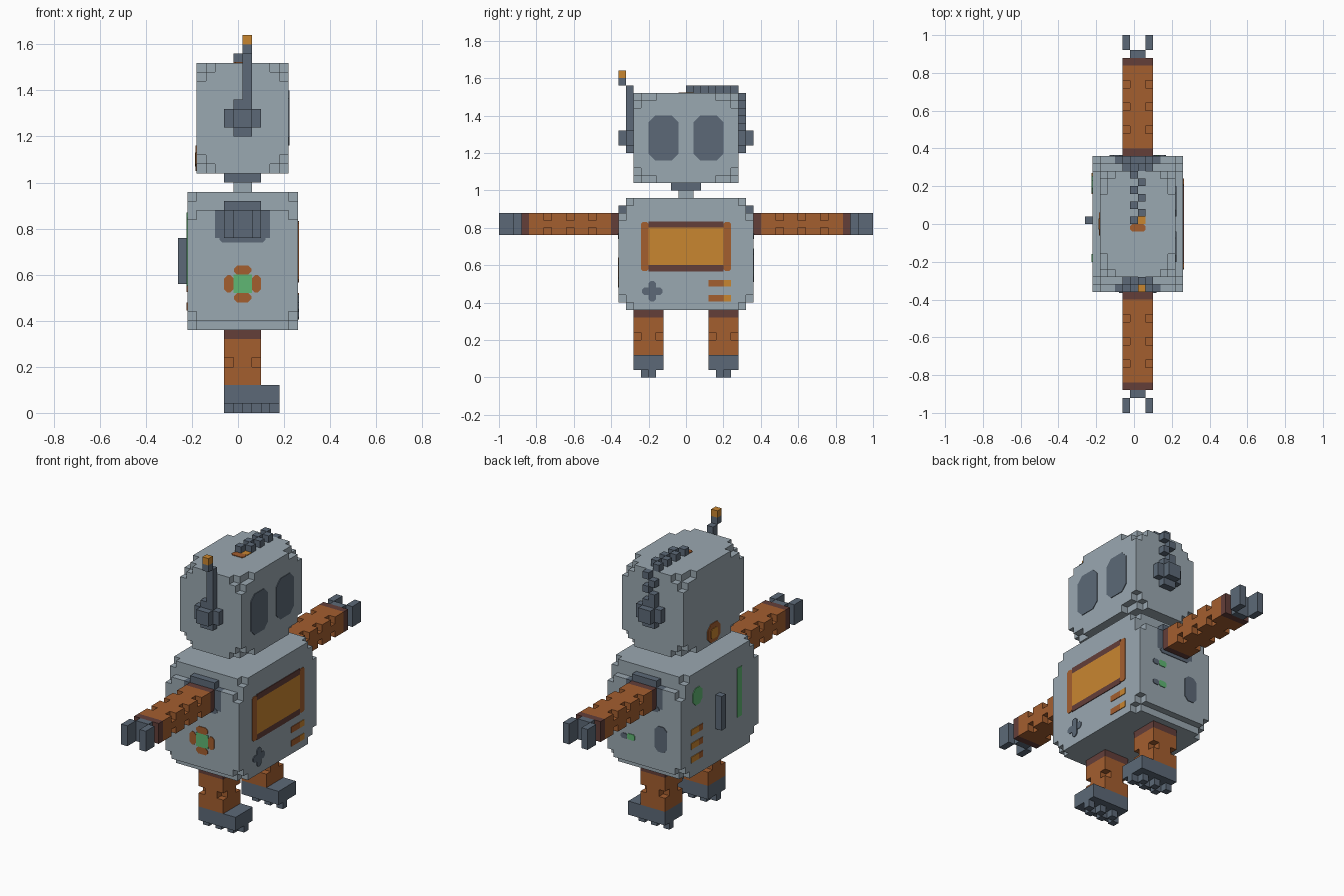
import bpy, bmesh
from mathutils import Vector

cube = bpy.data.objects.get("Cube")
if cube:
    bpy.data.objects.remove(cube, do_unlink=True)

CELL = 0.04
LEFT_EDGE = -0.26


def material(name, rgb):
    lin = [((c / 255 + 0.055) / 1.055) ** 2.4 for c in rgb] + [1.0]
    m = bpy.data.materials.new(name)
    m.use_nodes = True
    m.diffuse_color = lin
    m.node_tree.nodes["Principled BSDF"].inputs["Base Color"].default_value = lin
    return m


GREY, SLATE, RUST, BROWN, GOLD, GREEN = range(6)
PALETTE = [
    material("body_grey", (154, 168, 177)),
    material("slate", (92, 105, 119)),
    material("rust_orange", (164, 94, 47)),
    material("dark_brown", (99, 62, 57)),
    material("gold", (201, 134, 48)),
    material("signal_green", (96, 183, 116)),
]


def finish(name, bm, mats):
    mesh = bpy.data.meshes.new(name)
    bm.to_mesh(mesh)
    bm.free()
    for m in mats:
        mesh.materials.append(m)
    obj = bpy.data.objects.new(name, mesh)
    bpy.context.collection.objects.link(obj)
    return obj


# Block parts: dictionaries of cells, only the outer faces become geometry
def fill(cells, xs, ys, zs, color, side=1):
    for i in range(*xs):
        for j in range(*ys):
            for k in range(*zs):
                key = (i, j if side > 0 else -1 - j, k)
                if color is None:
                    cells.pop(key, None)
                else:
                    cells[key] = color


def blocks(name, cells):
    bm = bmesh.new()
    verts = {}
    for cell, color in cells.items():
        for axis in range(3):
            for step in (0, 1):
                near = list(cell)
                near[axis] += 2 * step - 1
                if tuple(near) in cells:
                    continue
                ring = [(0, 0), (1, 0), (1, 1), (0, 1)]
                loop = []
                for a, b in ring if step else ring[::-1]:
                    p = list(cell)
                    p[axis] += step
                    p[(axis + 1) % 3] += a
                    p[(axis + 2) % 3] += b
                    p = tuple(p)
                    if p not in verts:
                        verts[p] = bm.verts.new((LEFT_EDGE + p[0] * CELL, p[1] * CELL, p[2] * CELL))
                    loop.append(verts[p])
                bm.faces.new(loop).material_index = color
    bmesh.ops.dissolve_limit(bm, angle_limit=0.01, verts=bm.verts[:],
                             edges=bm.edges[:], delimit={'MATERIAL'})
    return finish(name, bm, PALETTE)


# Painted details: thin plates with clipped corners on an axis-aligned face
def plate(name, face, at, u, v, color, clip=0.0, lift=0.004):
    sign = 1 if face[0] == "+" else -1
    axis = "xyz".index(face[1])
    (a, b), (c, d) = u, v
    if clip:
        pts = [(a + clip, c), (b - clip, c), (b, c + clip), (b, d - clip),
               (b - clip, d), (a + clip, d), (a, d - clip), (a, c + clip)]
    else:
        pts = [(a, c), (b, c), (b, d), (a, d)]
    bm = bmesh.new()
    ring = []
    for p in pts:
        co = list(p)
        co.insert(axis, at)
        ring.append(bm.verts.new(co))
    base = bm.faces.new(ring)
    new = bmesh.ops.extrude_face_region(bm, geom=[base])["geom"]
    shift = Vector((0, 0, 0))
    shift[axis] = sign * lift
    bmesh.ops.translate(bm, vec=shift, verts=[g for g in new if isinstance(g, bmesh.types.BMVert)])
    if not any(len(e.link_faces) == 1 for e in base.edges):
        bm.normal_update()
    bmesh.ops.recalc_face_normals(bm, faces=bm.faces[:])
    return finish(name, bm, [PALETTE[color]])


def end_distance(value, low, high):
    return min(value - low, high - 1 - value)


# Torso with stepped top and bottom edges and shoulder collars
torso = {}
fill(torso, (1, 13), (-9, 9), (10, 22), GREY)
fill(torso, (1, 13), (-8, 8), (9, 24), GREY)
for i, j, k in list(torso):
    y = max(j, -1 - j)
    if i in (1, 12) and ((y == 7 and k in (9, 23)) or (y == 8 and k in (10, 21))):
        del torso[i, j, k]
for side in (1, -1):
    fill(torso, (4, 10), (8, 9), (19, 22), SLATE, side)
    fill(torso, (5, 9), (8, 9), (22, 23), SLATE, side)
blocks("torso", torso)

# Back handle
handle = {}
fill(handle, (0, 1), (0, 1), (14, 19), SLATE)
blocks("back_handle", handle)

# Neck
neck = {}
fill(neck, (6, 8), (-1, 1), (24, 25), GREY)
fill(neck, (5, 9), (-2, 2), (25, 26), SLATE)
blocks("neck", neck)

# Head with nibbled corners
head = {}
fill(head, (2, 12), (-7, 7), (26, 38), GREY)
for i, j, k in list(head):
    dx, dy, dz = end_distance(i, 2, 12), end_distance(j, -7, 7), end_distance(k, 26, 38)
    if (dx == dz == 0 and dy < 3) or (dy == dz == 0 and dx < 2) or (dx == dy == 0 and dz < 2):
        del head[i, j, k]
blocks("head", head)

for side, label in ((1, "left"), (-1, "right")):
    # Ear
    ear = {}
    fill(ear, (6, 8), (7, 8), (30, 34), SLATE, side)
    fill(ear, (5, 9), (7, 8), (31, 33), SLATE, side)
    fill(ear, (6, 8), (8, 9), (31, 33), SLATE, side)
    blocks(label + "_ear", ear)

    # Arm with notched edges, palm and two fingers
    arm = {}
    fill(arm, (5, 9), (9, 22), (19, 22), BROWN, side)
    fill(arm, (5, 9), (10, 21), (19, 22), RUST, side)
    for y in (12, 15, 18):
        for x in (5, 8):
            for z in (19, 21):
                fill(arm, (x, x + 1), (y, y + 1), (z, z + 1), None, side)
    blocks(label + "_arm", arm)
    hand = {}
    fill(hand, (6, 8), (22, 23), (19, 22), SLATE, side)
    for x in (5, 8):
        fill(hand, (x, x + 1), (23, 25), (19, 22), SLATE, side)
    blocks(label + "_hand", hand)

    # Leg with notched edges
    leg = {}
    fill(leg, (5, 9), (3, 7), (3, 9), RUST, side)
    fill(leg, (5, 9), (3, 7), (8, 9), BROWN, side)
    for x in (5, 8):
        for y in (3, 6):
            fill(leg, (x, x + 1), (y, y + 1), (5, 6), None, side)
    blocks(label + "_leg", leg)

    # Foot with staggered treads
    foot = {}
    fill(foot, (5, 11), (3, 7), (1, 3), SLATE, side)
    for x in range(5, 11):
        y = 4 + x % 2
        fill(foot, (x, x + 1), (y, y + 1), (0, 1), SLATE, side)
    blocks(label + "_foot", foot)

    # Collar lower lip and eye
    plate(label + "_collar_lip", "+y" if side > 0 else "-y", side * 0.36,
          (-0.08, 0.12), (0.74, 0.77), SLATE, 0.012)
    plate(label + "_eye", "+x", 0.22, sorted((side * 0.04, side * 0.20)), (1.16, 1.40), SLATE, 0.035)

# Antenna on the right ear
antenna = {}
fill(antenna, (7, 8), (-8, -7), (34, 39), SLATE)
fill(antenna, (7, 8), (-9, -8), (39, 40), SLATE)
fill(antenna, (7, 8), (-9, -8), (40, 41), GOLD)
blocks("antenna", antenna)

# Zigzag cable from the left ear over the crown
cable = {}
for n in range(7):
    x = 6 + n % 2
    fill(cable, (x, x + 1), (n, n + 1), (38, 39), SLATE)
for n in range(34, 38):
    x = 6 + n % 2
    fill(cable, (x, x + 1), (7, 8), (n, n + 1), SLATE)
blocks("cable", cable)
plate("crown_socket", "+z", 1.52, (-0.02, 0.06), (-0.04, 0), RUST, 0.01)
plate("crown_light", "+z", 1.52, (0.02, 0.06), (0, 0.04), GOLD)

# Chest screen
plate("screen", "+x", 0.26, (-0.20, 0.20), (0.60, 0.80), GOLD)
for s in (-1, 1):
    plate("screen_side", "+x", 0.26, sorted((s * 0.20, s * 0.24)), (0.57, 0.83), RUST, 0.008)
    mid = 0.70 + s * 0.117
    plate("screen_rail", "+x", 0.26, (-0.20, 0.20), (mid - 0.017, mid + 0.017), BROWN)

# Chest star and stripes
plate("star_bar", "+x", 0.26, (-0.235, -0.125), (0.44, 0.48), SLATE, 0.012)
plate("star_post", "+x", 0.26, (-0.20, -0.16), (0.405, 0.515), SLATE, 0.012, 0.005)
for z in (0.40, 0.48):
    plate("chest_stripe", "+x", 0.26, (0.12, 0.20), (z + 0.005, z + 0.04), RUST)
    plate("chest_stripe_tip", "+x", 0.26, (0.20, 0.24), (z + 0.005, z + 0.04), GOLD)

# Flower valve on the right side
plate("valve_core", "-y", -0.36, (-0.02, 0.06), (0.52, 0.60), GREEN)
for s in (-1, 1):
    x, z = 0.02 + s * 0.06, 0.56 + s * 0.06
    plate("valve_petal", "-y", -0.36, (x - 0.02, x + 0.02), (0.522, 0.598), RUST, 0.014)
    plate("valve_petal", "-y", -0.36, (-0.018, 0.058), (z - 0.02, z + 0.02), RUST, 0.014)

# Left side hatch and signal lights
plate("side_hatch", "+y", 0.36, (-0.13, -0.05), (0.51, 0.66), SLATE, 0.022)
for z in (0.53, 0.655):
    plate("side_light", "+y", 0.36, (0.08, 0.13), (z, z + 0.035), GREEN, 0.008)
    plate("side_light_base", "+y", 0.36, (0.13, 0.17), (z, z + 0.03), SLATE, 0.008)

# Back details
plate("back_gauge", "-x", -0.22, (-0.20, -0.16), (0.55, 0.84), GREEN)
plate("back_light", "-x", -0.22, (0.165, 0.255), (0.77, 0.87), GREEN, 0.025)
for z in (0.44, 0.52, 0.60):
    plate("back_stripe", "-x", -0.22, (0.20, 0.27), (z + 0.005, z + 0.04), GOLD)
    plate("back_stripe_tip", "-x", -0.22, (0.16, 0.20), (z + 0.005, z + 0.04), RUST)
plate("nape_socket", "-x", -0.18, (-0.06, 0.06), (1.05, 1.16), RUST, 0.03)
plate("nape_light", "-x", -0.18, (-0.03, 0.03), (1.07, 1.13), GOLD, 0.01, 0.007)
